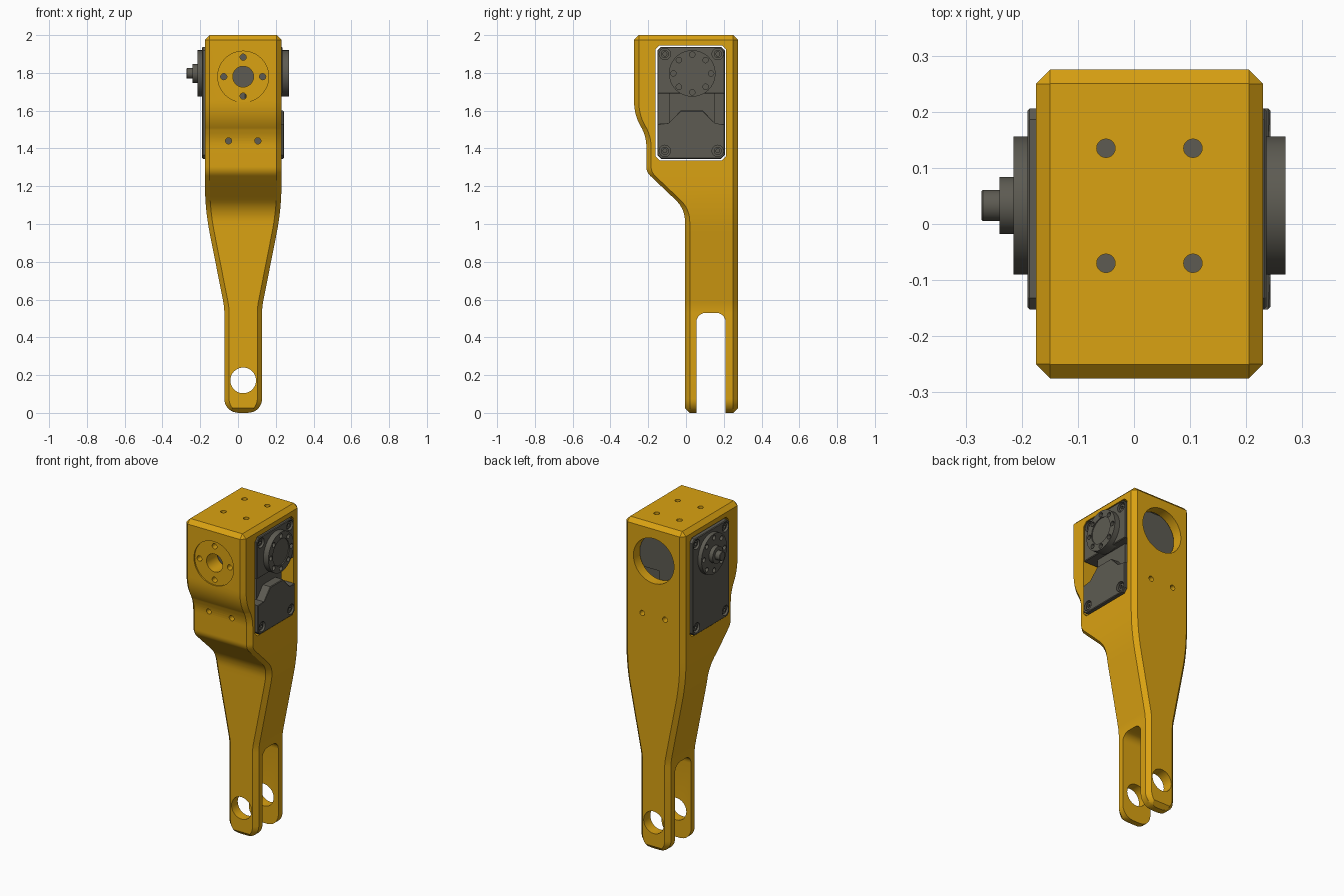
import bpy, bmesh, math

if "Cube" in bpy.data.objects:
    bpy.data.objects.remove(bpy.data.objects["Cube"])

CX = 0.0275           # middle of the arm in x
CH = 0.025            # edge chamfer


def material(name, color):
    m = bpy.data.materials.new(name)
    m.diffuse_color = color
    m.use_nodes = True
    m.node_tree.nodes["Principled BSDF"].inputs["Base Color"].default_value = m.diffuse_color
    return m


GOLD = material("gold_paint", (0.70, 0.36, 0.006, 1))
DARK = material("dark_metal", (0.11, 0.105, 0.085, 1))


def make(name, bm, mat):
    bmesh.ops.recalc_face_normals(bm, faces=bm.faces)
    me = bpy.data.meshes.new(name)
    bm.to_mesh(me)
    bm.free()
    ob = bpy.data.objects.new(name, me)
    bpy.context.collection.objects.link(ob)
    me.materials.append(mat)
    return ob


def prism(name, pts, axis, lo, hi, mat=DARK, bevel=0):
    """Extrude a 2D outline (the two remaining axes in order) from lo to hi."""
    bm = bmesh.new()
    i = "xyz".index(axis)
    rings = []
    for d in (lo, hi):
        ring = []
        for p in pts:
            co = list(p)
            co.insert(i, d)
            ring.append(bm.verts.new(co))
        rings.append(ring)
        bm.faces.new(ring)
    n = len(pts)
    for k in range(n):
        j = (k + 1) % n
        bm.faces.new((rings[0][k], rings[0][j], rings[1][j], rings[1][k]))
    if bevel:
        caps = [e for e in bm.edges if abs(e.verts[0].co[i] - e.verts[1].co[i]) < 1e-6]
        bmesh.ops.bevel(bm, geom=caps, offset=bevel, segments=1, affect='EDGES')
    return make(name, bm, mat)


def circle(u, v, r, n=48):
    return [(u + r * math.cos(2 * math.pi * k / n), v + r * math.sin(2 * math.pi * k / n)) for k in range(n)]


def rect(u0, u1, v0, v1, c):
    return [(u0 + c, v0), (u1 - c, v0), (u1, v0 + c), (u1, v1 - c),
            (u1 - c, v1), (u0 + c, v1), (u0, v1 - c), (u0, v0 + c)]


def cut(ob, cutters):
    for c in cutters:
        c.hide_render = True
        m = ob.modifiers.new("cut", 'BOOLEAN')
        m.operation, m.solver, m.object = 'DIFFERENCE', 'EXACT', c
    dg = bpy.context.evaluated_depsgraph_get()
    me = bpy.data.meshes.new_from_object(ob.evaluated_get(dg))
    ob.modifiers.clear()
    ob.data = me
    for c in cutters:
        bpy.data.objects.remove(c)


def rounded(pts):
    """Polyline of (value, z, blend); each corner becomes a short curve."""
    out = [pts[0][:2]]
    for a, p, b in zip(pts, pts[1:], pts[2:]):
        def toward(q):
            L = math.hypot(q[0] - p[0], q[1] - p[1])
            return [p[i] + (q[i] - p[i]) * p[2] / L for i in (0, 1)]
        s, e = toward(a), toward(b)
        for k in range(9):
            t = k / 8
            out.append(tuple((1 - t) ** 2 * s[i] + 2 * t * (1 - t) * p[i] + t * t * e[i] for i in (0, 1)))
    return out + [pts[-1][:2]]


def lookup(curve, z):
    for (v1, z1), (v0, z0) in zip(curve, curve[1:]):
        if z0 <= z <= z1 and z1 > z0:
            return v0 + (v1 - v0) * (z - z0) / (z1 - z0)
    return curve[-1][0]


# Arm: chamfered rectangles lofted along z, following side and front outlines
front = rounded([(-.275, 2, 0), (-.275, 1.57, .08), (-.21, 1.47, .06),
                 (-.21, 1.275, .03), (-.005, 1.08, .07), (-.005, 0, 0)])
width = rounded([(.2025, 2, 0), (.2025, 1.08, .13), (.1, .56, .03), (.1, 0, 0)])
R = 0.075
tip = [R * (1 - math.cos(math.radians(a))) for a in range(10, 91, 10)]
levels = [0]
for z in sorted([p[1] for p in front + width] + tip + [CH, 2 - CH, 2]):
    if z - levels[-1] > 0.003:
        levels.append(z)
bm = bmesh.new()
rings = []
for z in levels:
    top, bot = max(0, z - 2 + CH), max(0, CH - z)
    w = lookup(width, z) - top
    if z < R:
        w += math.sqrt(R * R - (R - z) ** 2) - R
    c = max(CH - top - bot, 0.0005)
    y0, y1 = lookup(front, z) + top + bot, .275 - top - bot
    rings.append([bm.verts.new((x, y, z)) for x, y in rect(CX - w, CX + w, y0, y1, c)])
bm.faces.new(rings[0])
bm.faces.new(rings[-1])
for a, b in zip(rings, rings[1:]):
    for k in range(8):
        j = (k + 1) % 8
        bm.faces.new((a[k], a[j], b[j], b[k]))
arm = make("arm", bm, GOLD)

# Fork slot, servo pocket, pivot hole, port holes and screw holes
slot = [(.055, -.1), (.21, -.1)]
slot += [(.16 + .05 * math.cos(math.radians(a)), .48 + .05 * math.sin(math.radians(a))) for a in range(0, 91, 15)]
slot += [(.105 + .05 * math.cos(math.radians(a)), .48 + .05 * math.sin(math.radians(a))) for a in range(90, 181, 15)]
cuts = [prism("slot", slot, 'x', -1, 1, GOLD),
        prism("pocket", rect(-.162, .213, 1.337, 1.946, .022), 'x', -1, 1, GOLD),
        prism("pivot", circle(CX, .172, .068), 'y', -1, 1, GOLD),
        prism("ring", circle(CX, 1.78, .135), 'y', -.5, -.267, GOLD),
        prism("port", circle(CX, 1.78, .055), 'y', -.5, -.1, GOLD),
        prism("back_port", circle(CX, 1.78, .138), 'y', .15, .5, GOLD)]
for k in range(4):
    a = k * math.pi / 2
    cuts.append(prism("h", circle(CX + .103 * math.cos(a), 1.78 + .103 * math.sin(a), .0165, 20), 'y', -.5, -.1, GOLD))
for x in (-.05, .105):
    cuts.append(prism("h", circle(x, 1.44, .0165, 20), 'y', -.5, .5, GOLD))
    for y in (-.07, .135):
        cuts.append(prism("h", circle(x, y, .0165, 20), 'z', 1.9, 2.2, GOLD))
cut(arm, cuts)

# Servo housing pieces
Y0, Y1, Z0, Z1 = -.152, .206, 1.345, 1.938
AY, AZ = .033, 1.797      # output axis
back_plate = prism("servo_back_case", rect(Y0, Y1, Z0, Z1, .02), 'x', -.19, .04, bevel=.004)
core = prism("servo_core", rect(-.09, .15, 1.48, 1.72, .005), 'x', .0, .19)
upper = prism("servo_upper_case", [(Y0, 1.69), (Y1, 1.69), (Y1, Z1 - .02), (Y1 - .02, Z1),
                                   (Y0 + .02, Z1), (Y0, Z1 - .02)], 'x', .03, .236, bevel=.004)
lower = prism("servo_lower_case", [(Y0 + .02, Z0), (Y1 - .02, Z0), (Y1, Z0 + .02), (Y1, 1.53), (.15, 1.53),
                                   (.09, 1.6), (-.03, 1.6), (-.09, 1.53), (Y0, 1.53), (Y0, Z0 + .02)],
              'x', .03, .243, bevel=.004)

# Corner screws sunk in counterbores on both faces
SY = (-.112, .168)


def corner_screws(case, zs, face, side):
    bores = []
    for y in SY:
        for z in zs:
            bores.append(prism("bore", circle(y, z, .03, 24), 'x', *sorted((face + side * .05, face - side * .022))))
            s = prism("corner_screw", circle(y, z, .021, 24), 'x',
                      *sorted((face - side * .03, face - side * .008)))
            cut(s, [prism("hex", circle(y, z, .011, 6), 'x', *sorted((face + side * .05, face - side * .018)))])
    cut(case, bores)


corner_screws(upper, (1.9,), .236, 1)
corner_screws(lower, (1.387,), .243, 1)
corner_screws(back_plate, (1.387, 1.9), -.19, -1)

# Output discs with eight screw holes
for name, base, end, side in (("output_disc", .21, .27, 1), ("idler_disc", -.17, -.215, -1)):
    disc = prism(name, circle(AY, AZ, .123, 64), 'x', *sorted((base, end)), bevel=.004)
    far = end + side * .1
    holes = [prism("h", circle(AY + .1 * math.cos(k * math.pi / 4), AZ + .1 * math.sin(k * math.pi / 4), .0145, 16),
                   'x', *sorted((far, end - side * .02))) for k in range(8)]
    if side > 0:
        holes.append(prism("dish", circle(AY, AZ, .08), 'x', end - .006, far))
    cut(disc, holes)
prism("idler_hub", circle(AY, AZ, .051), 'x', -.24, -.2, bevel=.003)
prism("idler_pin", circle(AY, AZ, .028, 32), 'x', -.272, -.22, bevel=.003)

# Smooth curved walls, keep chamfers crisp
for ob in bpy.context.scene.objects:
    ob.select_set(True)
bpy.context.view_layer.objects.active = arm
bpy.ops.object.shade_smooth_by_angle(angle=math.radians(28))
